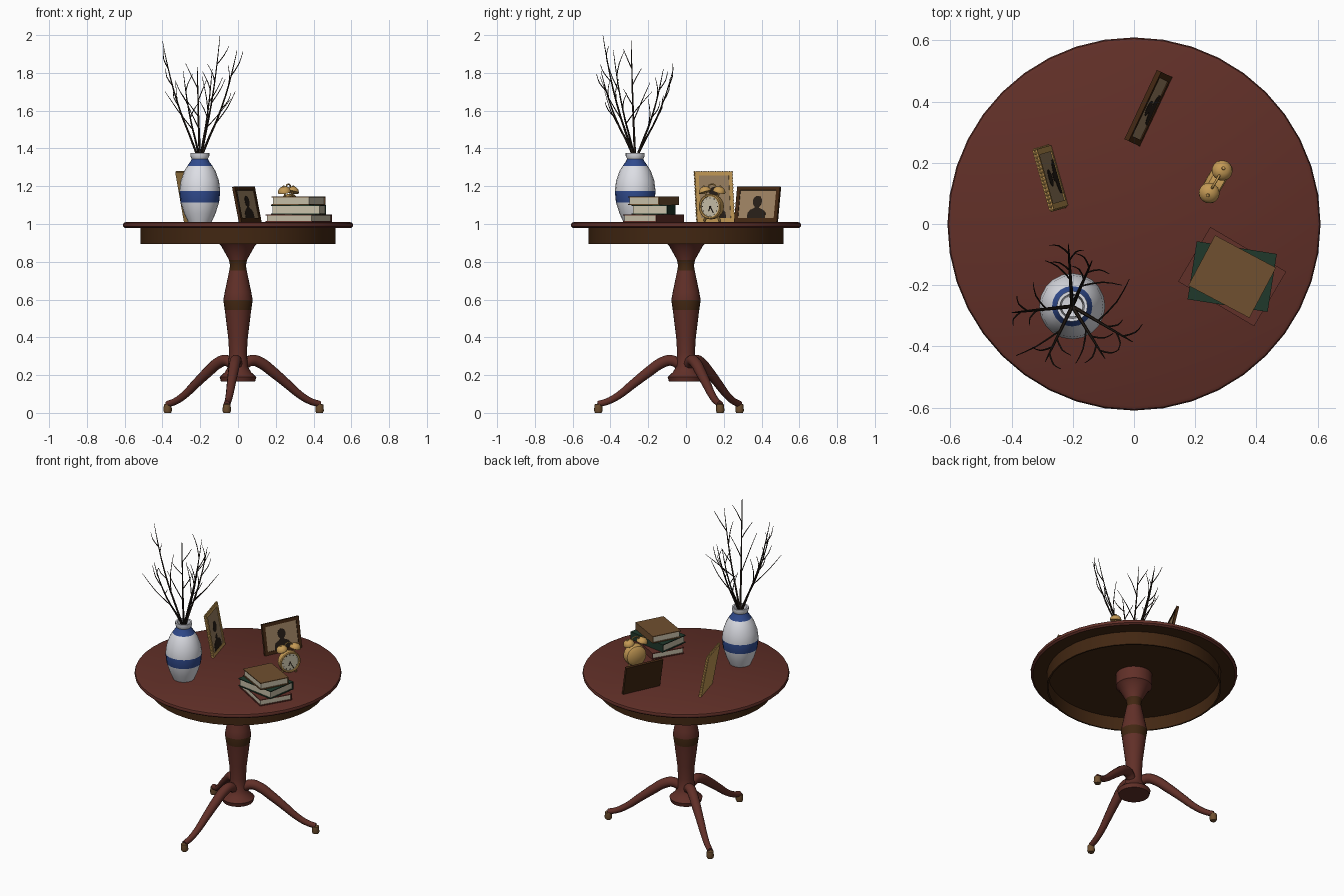
import bpy, bmesh, math, random
from math import pi, sin, cos, radians
from mathutils import Matrix, Vector

cube = bpy.data.objects.get("Cube")
if cube:
    bpy.data.objects.remove(cube, do_unlink=True)
random.seed(4)


def material(name, *rgb):
    m = bpy.data.materials.new(name)
    m.use_nodes = True
    m.diffuse_color = (*rgb, 1)
    m.node_tree.nodes["Principled BSDF"].inputs["Base Color"].default_value = (*rgb, 1)
    return m


mahogany = material("mahogany", .12, .029, .021)
dark_wood = material("dark wood", .054, .02, .006)
porcelain = material("porcelain", .72, .73, .78)
blue = material("blue glaze", .03, .07, .27)
bark = material("bark", .02, .013, .009)
gold = material("gold", .55, .32, .09)
tan = material("tan leather", .16, .08, .029)
green = material("green cloth", .014, .04, .024)
paper = material("paper", .58, .53, .4)
photo = material("sepia photo", .33, .22, .12)


def finish(name, bm, mats, matrix=Matrix(), smooth=True):
    bmesh.ops.recalc_face_normals(bm, faces=bm.faces)
    mesh = bpy.data.meshes.new(name)
    bm.to_mesh(mesh)
    bm.free()
    for m in mats:
        mesh.materials.append(m)
    ob = bpy.data.objects.new(name, mesh)
    ob.matrix_world = matrix
    bpy.context.collection.objects.link(ob)
    if smooth:
        select(ob)
        bpy.ops.object.shade_smooth_by_angle(angle=radians(35))
    return ob


def select(ob):
    bpy.ops.object.select_all(action='DESELECT')
    ob.select_set(True)
    bpy.context.view_layer.objects.active = ob


def lathe(name, profile, mats, segs=32, matrix=Matrix(), bands=()):
    """Spin (radius, z) points; bands = (profile segment, material slot)."""
    bm = bmesh.new()
    rings = []
    for r, z in profile:
        if r == 0:
            rings.append([bm.verts.new((0, 0, z))] * segs)
        else:
            rings.append([bm.verts.new((r * cos(2 * pi * i / segs), r * sin(2 * pi * i / segs), z))
                          for i in range(segs)])
    slot = dict(bands)
    for k, (a, b) in enumerate(zip(rings, rings[1:])):
        for i in range(segs):
            j = (i + 1) % segs
            quad = list(dict.fromkeys((a[i], a[j], b[j], b[i])))
            bm.faces.new(quad).material_index = slot.get(k, 0)
    return finish(name, bm, mats, matrix)


def box(bm, center, size, slot=0):
    m = Matrix.Translation(center) @ Matrix.Diagonal((*size, 1))
    for v in bmesh.ops.create_cube(bm, size=1, matrix=m)["verts"]:
        for f in v.link_faces:
            f.material_index = slot


def tube(name, points, radii, mat, sides=2, steps=4):
    cu = bpy.data.curves.new(name, 'CURVE')
    cu.dimensions = '3D'
    cu.bevel_depth, cu.bevel_resolution, cu.resolution_u = 1, sides, steps
    cu.use_fill_caps = True
    sp = cu.splines.new('BEZIER')
    sp.bezier_points.add(len(points) - 1)
    for bp, p, r in zip(sp.bezier_points, points, radii):
        bp.co, bp.radius = p, r
        bp.handle_left_type = bp.handle_right_type = 'AUTO'
    cu.materials.append(mat)
    ob = bpy.data.objects.new(name, cu)
    bpy.context.collection.objects.link(ob)
    select(ob)
    bpy.ops.object.convert(target='MESH')
    bpy.ops.object.shade_smooth_by_angle(angle=radians(50))


def place(x, y, z, turn, lean=0):
    return Matrix.Translation((x, y, z)) @ Matrix.Rotation(turn, 4, 'Z') @ Matrix.Rotation(-lean, 4, 'X')


# Table top, hollow apron, turned column
lathe("table_top", [(0, .978), (.597, .978), (.608, .986), (.61, .995), (.606, 1.005), (.595, 1.01), (0, 1.01)],
      [mahogany, dark_wood], 40, bands=[(0, 1)])
lathe("apron", [(.505, .978), (.505, .893), (.515, .893), (.515, .978)], [dark_wood], 40)
lathe("column", [(0, .165), (.09, .165), (.097, .19), (.07, .215), (.052, .245), (.047, .32), (.052, .4),
                 (.07, .545), (.078, .598), (.07, .64), (.046, .755), (.042, .78), (.048, .81),
                 (.07, .85), (.09, .885), (.107, .9), (.107, .978)],
      [mahogany, dark_wood], 24, bands=[(7, 1), (10, 1), (11, 1)])

# Three curved legs with capped feet
LEG = [(.03, .255, .028), (.08, .278, .03), (.13, .265, .03), (.2, .217, .028),
       (.28, .155, .024), (.36, .092, .02), (.42, .06, .018), (.468, .047, .017)]
for k in range(3):
    a = radians(22.7 + 120 * k)
    tube(f"leg_{k + 1}", [(r * cos(a), r * sin(a), z) for r, z, _ in LEG], [p[2] for p in LEG], mahogany, 3)
    lathe(f"foot_{k + 1}", [(0, 0), (.018, 0), (.023, .012), (.02, .045), (0, .05)], [tan], 12,
          place(.468 * cos(a), .468 * sin(a), 0, a))

# Vase with glazed bands
VX, VY = -.202, -.269
lathe("vase", [(0, 1.01), (.062, 1.01), (.083, 1.055), (.102, 1.115), (.108, 1.175), (.101, 1.23), (.083, 1.28),
               (.066, 1.308), (.05, 1.33), (.043, 1.345), (.05, 1.36), (.05, 1.376), (.04, 1.376), (.034, 1.34),
               (.05, 1.3), (0, 1.29)],
      [porcelain, blue], 20, place(VX, VY, 0, 0), bands=[(3, 1), (7, 1), (8, 1)])

# Branches: each stem tip, followed by the tips of its measured side shoots
STEMS = [
    [(-.4, -.29, 1.97), (-.33, -.19, 1.75)],
    [(-.095, -.44, 2.0), (-.19, -.455, 1.78)],
    [(-.005, -.385, 1.92), (-.015, -.18, 1.7)],
    [(-.215, -.065, 1.83), (-.29, -.12, 1.68)],
    [(-.29, -.45, 1.81), (-.385, -.43, 1.7)],
    [(-.137, -.12, 1.82), (-.04, -.2, 1.66)],
]
for k, (tip, *shoots) in enumerate(STEMS):
    tip, root = Vector(tip), Vector((VX, VY, 1.3))
    out = Vector((tip.x - VX, tip.y - VY, 0))
    neck = root + out.normalized() * .02 + Vector((0, 0, .08))

    def along(t):
        return neck.lerp(tip, t) + out * .1 * sin(pi * t)

    ts = [0, .3, .55, .8, 1]
    tube(f"branch_{k + 1}", [root] + [along(t) for t in ts], [.006, .0065, .005, .004, .0028, .0012], bark, 1, 2)
    ends = [(.28, Vector(s)) for s in shoots]
    for n, t in enumerate((.42, .6, .75)):
        side = Vector((-out.y, out.x, 0)).normalized() * (-1) ** n
        ends.append((t, along(t) + side * random.uniform(.04, .07) + out * .15
                     + Vector((0, 0, random.uniform(.08, .14)))))
    for n, (t, end) in enumerate(ends):
        a = along(t)
        mid = a.lerp(end, .5) + out.normalized() * .012
        tube(f"twig_{k + 1}_{n + 1}", [a, mid, end], [.003, .0024, .0012], bark, 1, 2)


# Stack of books, spines toward the back
def book(name, w, d, z0, z1, turn, cover):
    bm = bmesh.new()
    h, t = z1 - z0, .005
    for z in (t / 2, h - t / 2):
        box(bm, (0, 0, z), (w, d, t))
    box(bm, (0, d / 2 - t / 2, h / 2), (w, t, h - 2 * t))
    box(bm, (0, 0, h / 2), (w - .012, d - .012, h - 2 * t), 1)
    finish(name, bm, [cover, paper], place(.321, -.172, z0, radians(turn)), False)


book("bottom_book", .288, .207, 1.01, 1.05, -30.5, mahogany)
book("middle_book", .265, .192, 1.05, 1.1, -9, green)
book("top_book", .226, .186, 1.1, 1.145, -28, tan)


# Leaning picture frames with a portrait outline
def picture(name, w, h, matrix, wood, beads):
    bm = bmesh.new()
    b, t = .02, .016
    box(bm, (0, t * .7, h / 2), (w, t * .6, h))
    for s in (-1, 1):
        box(bm, (s * (w - b) / 2, t / 2, h / 2), (b, t, h))
        box(bm, (0, t / 2, h / 2 + s * (h - b) / 2), (w - 2 * b, t, b))
    box(bm, (0, .0055, h / 2), (w - 2 * b, .003, h - 2 * b), 1)
    if beads:
        for s in (-1, 1):
            for i in range(17):
                f = i / 16 - .5
                for x, z in ((s * w / 2, h * (f + .5)), (w * f, h / 2 + s * h / 2)):
                    if z > .004:
                        bmesh.ops.create_icosphere(bm, subdivisions=1, radius=.006,
                                                   matrix=Matrix.Translation((x, t / 2, z)))
    finish(name, bm, [wood, photo], matrix, False)
    # head and shoulders
    u, y = min(w, h), .0035
    bm = bmesh.new()
    head = [(.14 * u * cos(a), h * .58 + .16 * u * sin(a)) for a in [2 * pi * i / 16 for i in range(16)]]
    half = [(.28, 0), (.27, .16), (.2, .24), (.07, .3), (.06, .42)]
    bust = [(x * u, b + z * u) for x, z in half] + [(-x * u, b + z * u) for x, z in reversed(half)]
    for shape, dy in ((head, 0), (bust, .0003)):
        bm.faces.new([bm.verts.new((x, y + dy, z)) for x, z in shape])
    solid = bmesh.ops.extrude_face_region(bm, geom=bm.faces[:])["geom"]
    bmesh.ops.translate(bm, vec=(0, -.001, 0), verts=[g for g in solid if isinstance(g, bmesh.types.BMVert)])
    finish(name + "_portrait", bm, [bark], matrix, False)


picture("gold_frame", .205, .27, place(-.243, .159, 1.011, radians(105.7), .18), gold, True)
picture("dark_frame", .25, .192, place(.072, .367, 1.011, radians(64.8), .21), dark_wood, False)

# Twin bell clock
clock = place(.267, .138, 1.092, radians(60))
facing = clock @ Matrix.Rotation(pi / 2, 4, 'X')
lathe("clock_body", [(0, -.032), (.045, -.03), (.062, -.018), (.067, 0), (.067, .024), (.062, .028),
                     (.055, .026), (.054, .02), (0, .02)], [gold, paper], 28, facing, bands=[(7, 1)])
bm = bmesh.new()
for i in range(12):
    a = 2 * pi * i / 12
    box(bm, (.046 * sin(a), -.021, .046 * cos(a)), (.004, .002, .004))
box(bm, (0, -.022, 0), (.008, .003, .008))
for angle, length in ((150, .04), (200, .026)):
    a = radians(angle)
    m = Matrix.Rotation(a, 4, 'Y') @ Matrix.Translation((0, -.022, length / 2)) @ Matrix.Diagonal((.004, .002, length, 1))
    bmesh.ops.create_cube(bm, size=1, matrix=m)
finish("clock_hands", bm, [bark], clock, False)
for s, side in ((-1, "left"), (1, "right")):
    tilt = Matrix.Translation((s * .04, 0, .07)) @ Matrix.Rotation(s * .3, 4, 'Y')
    lathe(f"clock_bell_{side}", [(0, .006), (.034, .006), (.034, .012), (.03, .024), (.018, .034), (.006, .037),
                                 (.005, .042), (0, .043)], [gold], 18, clock @ tilt)
    lathe(f"clock_bell_post_{side}", [(.005, -.014), (.005, .01)], [gold], 8, clock @ tilt)
    leg = Matrix.Translation((s * .035, 0, -.05)) @ Matrix.Rotation(-s * .45, 4, 'Y')
    lathe(f"clock_foot_{side}", [(0, -.034), (.007, -.031), (.008, -.024), (.005, .005)], [gold], 10, clock @ leg)
tube("clock_handle", [clock @ Vector(p) for p in ((-.025, 0, .1), (-.015, 0, .115), (.015, 0, .115), (.025, 0, .1))],
     [.004] * 4, gold)
